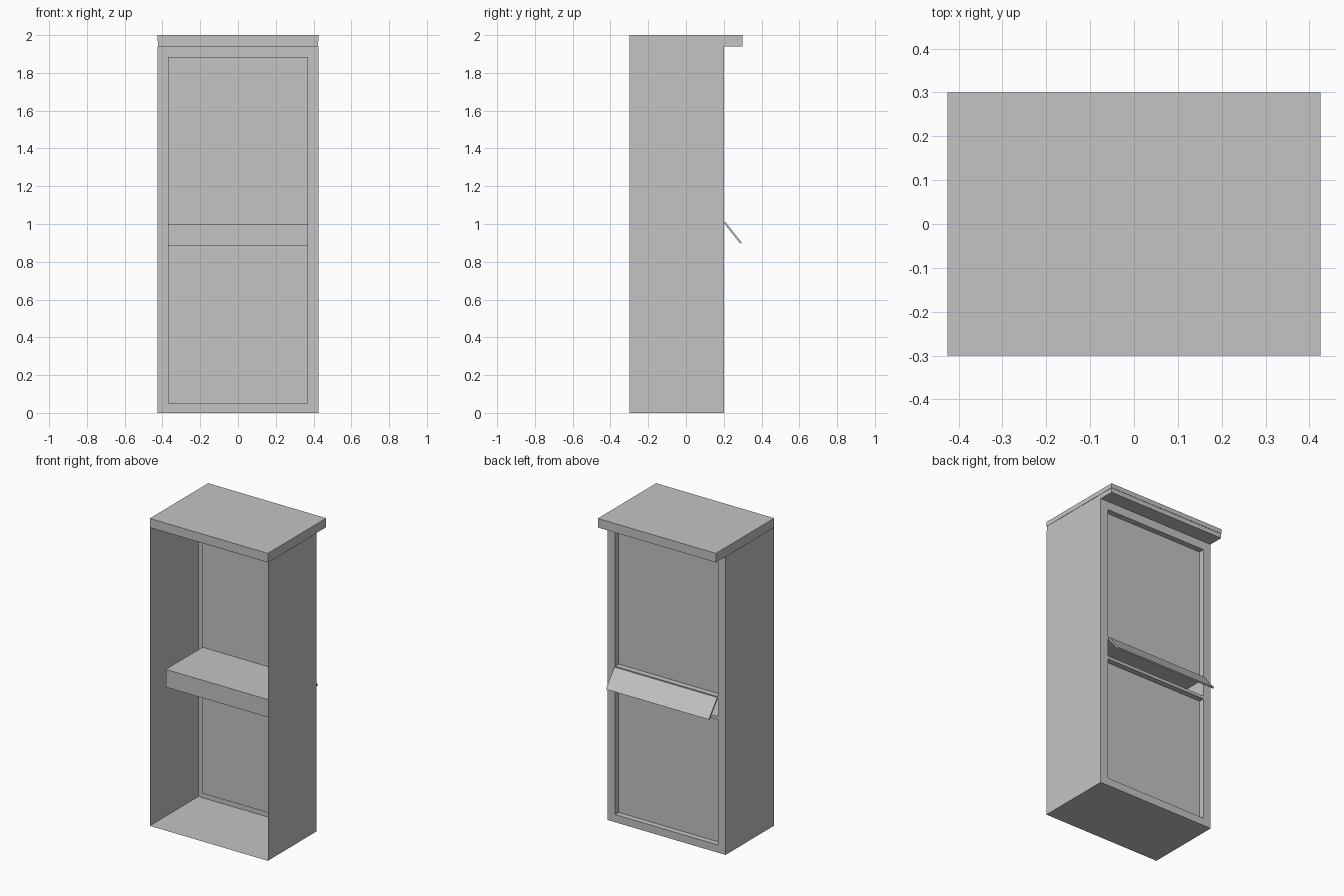
import bpy
import bmesh

# Remove the default cube
cube = bpy.data.objects.get("Cube")
if cube:
    bpy.data.objects.remove(cube, do_unlink=True)

# Single grey material
GREY = (0.55, 0.55, 0.55, 1.0)
grey = bpy.data.materials.new("plain grey")
grey.use_nodes = True
grey.diffuse_color = GREY
grey.node_tree.nodes["Principled BSDF"].inputs["Base Color"].default_value = GREY

# Main dimensions
HALF_W, FRONT, BACK, OVERHANG = 0.425, -0.3, 0.2, 0.3
BODY_TOP, TOP = 1.94, 2.0
PANEL_W, RECESS, POCKET = 0.37, 0.163, -0.214
PANEL_LOW, PANEL_HIGH = 0.05, 1.885
SLOT_LOW, SLOT_HIGH = 0.885, 1.0


def finish(bm, name):
    """Turn a bmesh into a shaded, coloured object."""
    bmesh.ops.recalc_face_normals(bm, faces=bm.faces)
    mesh = bpy.data.meshes.new(name)
    bm.to_mesh(mesh)
    bm.free()
    mesh.materials.append(grey)
    obj = bpy.data.objects.new(name, mesh)
    bpy.context.collection.objects.link(obj)
    bpy.ops.object.select_all(action="DESELECT")
    obj.select_set(True)
    bpy.context.view_layer.objects.active = obj
    bpy.ops.object.shade_smooth_by_angle()
    return obj


def rect(bm, half, low, high, y):
    """Four vertices of an upright rectangle at depth y."""
    return [bm.verts.new((x, y, z)) for x, z in
            ((-half, low), (half, low), (half, high), (-half, high))]


def bridge(bm, a, b):
    """Join two rectangles with a band of faces."""
    for i in range(4):
        j = (i + 1) % 4
        bm.faces.new((a[i], a[j], b[j], b[i]))


def prism(name, profile, half):
    """Extrude a (y, z) profile across x."""
    bm = bmesh.new()
    ends = [[bm.verts.new((s * half, y, z)) for y, z in profile] for s in (-1, 1)]
    bridge(bm, *ends)
    for end in ends:
        bm.faces.new(end)
    return finish(bm, name)


def box(name, half, y0, y1, z0, z1):
    return prism(name, ((y0, z0), (y1, z0), (y1, z1), (y0, z1)), half)


# Open-fronted shell: walls, back frame, recessed panels and deep slot
bm = bmesh.new()
opening = rect(bm, HALF_W, 0, BODY_TOP, FRONT)
outer = rect(bm, HALF_W, 0, BODY_TOP, BACK)
frame = rect(bm, PANEL_W, PANEL_LOW, PANEL_HIGH, BACK)
panel = rect(bm, PANEL_W, PANEL_LOW, PANEL_HIGH, RECESS)
slot = rect(bm, PANEL_W, SLOT_LOW, SLOT_HIGH, RECESS)
slot_end = rect(bm, PANEL_W, SLOT_LOW, SLOT_HIGH, POCKET)
for a, b in ((opening, outer), (outer, frame), (frame, panel), (slot, slot_end)):
    bridge(bm, a, b)
bm.faces.new((panel[0], panel[1], slot[1], slot[0]))
bm.faces.new((slot[3], slot[2], panel[2], panel[3]))
bm.faces.new(slot_end)
finish(bm, "cabinet_shell")

# Lips above and below the slot
box("lower_slot_lip", PANEL_W, RECESS, BACK, SLOT_LOW - 0.02, SLOT_LOW)
box("upper_slot_lip", PANEL_W, RECESS, BACK, SLOT_HIGH, SLOT_HIGH + 0.015)

# Two-layer roof overhanging the back
MID = (BODY_TOP + TOP) / 2
box("roof_lower_slab", HALF_W - 0.002, FRONT + 0.002, OVERHANG - 0.002, BODY_TOP, MID)
box("roof_upper_slab", HALF_W, FRONT, OVERHANG, MID, TOP)

# Tilted flap over the slot
prism("slot_flap", ((0.2, 1.005), (0.207, 1.012), (0.295, 0.902), (0.287, 0.897)), PANEL_W)
